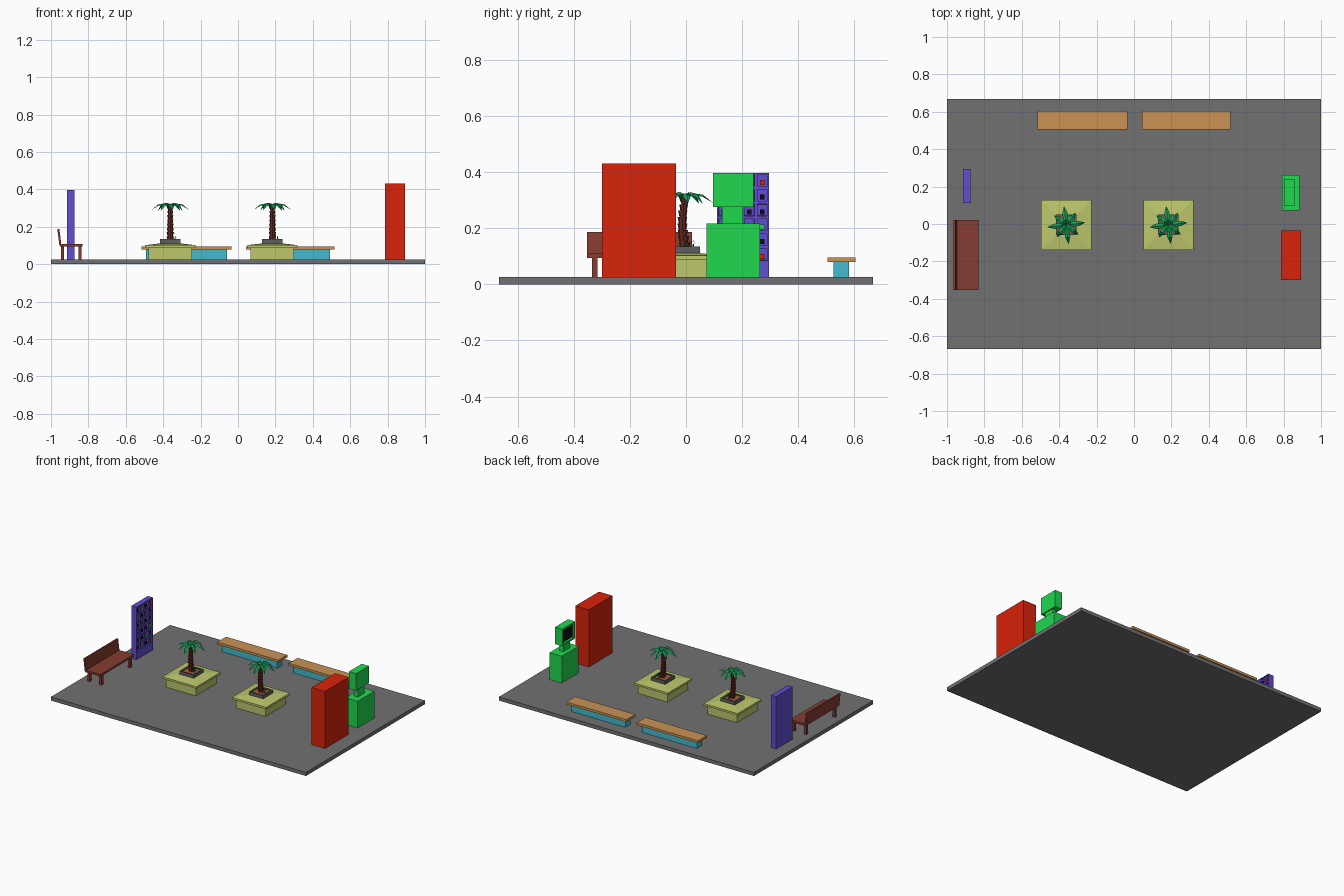
import bpy, bmesh, math, random
from mathutils import Vector

if "Cube" in bpy.data.objects:
    bpy.data.objects.remove(bpy.data.objects["Cube"])

random.seed(4)
G = 0.026  # height of the paving


def mat(name, r, g, b):
    m = bpy.data.materials.new(name)
    m.diffuse_color = tuple((c / 255) ** 2.2 for c in (r, g, b)) + (1,)
    m.use_nodes = True
    m.node_tree.nodes["Principled BSDF"].inputs["Base Color"].default_value = m.diffuse_color
    return m


PAVE = mat("paving", 112, 112, 112)
RED = mat("red", 215, 40, 18)
GREEN = mat("green", 36, 215, 80)
PURPLE = mat("purple", 98, 78, 208)
BROWN = mat("brown", 132, 62, 52)
OLIVE = mat("olive", 188, 198, 108)
WOOD = mat("wood", 200, 145, 85)
TEAL = mat("teal", 70, 185, 205)
STONE = mat("stone", 95, 95, 92)
SOIL = mat("soil", 165, 95, 60)
TRUNK = mat("trunk", 110, 48, 42)
LEAF = mat("leaf", 28, 165, 90)
DARK = mat("dark", 20, 20, 28)


def finish(name, bm, *mats):
    bmesh.ops.recalc_face_normals(bm, faces=bm.faces)
    me = bpy.data.meshes.new(name)
    bm.to_mesh(me)
    bm.free()
    for m in mats:
        me.materials.append(m)
    ob = bpy.data.objects.new(name, me)
    bpy.context.collection.objects.link(ob)
    return ob


def add_box(bm, x, y, z):
    """Box from (min, max) pairs; returns its vertices."""
    vs = bmesh.ops.create_cube(bm, size=1)["verts"]
    for v in vs:
        v.co = Vector([(lo + hi) / 2 + c * (hi - lo) for c, (lo, hi) in zip(v.co, (x, y, z))])
    return vs


def box(name, x, y, z, m):
    bm = bmesh.new()
    add_box(bm, x, y, z)
    return finish(name, bm, m)


def square_stack(bm, cx, cy, rings):
    """Square rings of (half width, z) joined into one closed solid."""
    loops = []
    for h, z in rings:
        loops.append([bm.verts.new((cx + sx * h, cy + sy * h, z))
                      for sx, sy in ((-1, -1), (1, -1), (1, 1), (-1, 1))])
    for a, b in zip(loops, loops[1:]):
        for i in range(4):
            j = (i + 1) % 4
            bm.faces.new((a[i], a[j], b[j], b[i]))
    bm.faces.new(loops[0])
    bm.faces.new(loops[-1])


# Ground and red cabinet
box("ground_slab", (-1, 1), (-0.667, 0.667), (0, G), PAVE)
box("red_cabinet", (0.787, 0.893), (-0.3, -0.036), (G, 0.431), RED)

# Green kiosk: pedestal, neck, head with a recessed screen facing -x
box("kiosk_pedestal", (0.79, 0.886), (0.073, 0.263), (G, 0.216), GREEN)
box("kiosk_neck", (0.82, 0.85), (0.128, 0.203), (0.214, 0.277), GREEN)
bm = bmesh.new()
add_box(bm, (0.802, 0.858), (0.097, 0.24), (0.275, 0.396))
bm.faces.ensure_lookup_table()
screen = min(bm.faces, key=lambda f: f.calc_center_median().x)
bmesh.ops.inset_individual(bm, faces=[screen], thickness=0.018)
bmesh.ops.inset_individual(bm, faces=[screen], thickness=0.002, depth=-0.012)
screen.material_index = 1
finish("kiosk_head", bm, GREEN, DARK)

# Purple display panel with recessed pigeonholes on its +x side
Y0, Y1, Z1 = 0.111, 0.295, 0.397
bm = bmesh.new()
add_box(bm, (-0.914, -0.874), (Y0, Y1), (G, Z1))
front = max(bm.faces, key=lambda f: f.calc_center_median().x)
bm.faces.remove(front)
COLS, ROWS, ZB = 4, 6, 0.08
ys = [Y0 + (Y1 - Y0) * i / COLS for i in range(COLS + 1)]
zs = [G] + [ZB + (Z1 - ZB) * i / ROWS for i in range(ROWS + 1)]
grid = [[bm.verts.new((-0.874, y, z)) for y in ys] for z in zs]
cells = []
for r in range(ROWS + 1):
    for c in range(COLS):
        f = bm.faces.new((grid[r][c], grid[r][c + 1], grid[r + 1][c + 1], grid[r + 1][c]))
        if r:
            cells.append(f)
bmesh.ops.remove_doubles(bm, verts=bm.verts, dist=1e-5)
bm.normal_update()
centres = [f.calc_center_median() for f in cells]
bmesh.ops.inset_individual(bm, faces=cells, thickness=0.008)
bmesh.ops.inset_individual(bm, faces=cells, thickness=0.0005, depth=-0.012)
finish("display_panel", bm, PURPLE)
for m in (DARK, GREEN, RED):
    bm = bmesh.new()
    for i, p in enumerate(centres):
        if (DARK, GREEN, DARK, RED, DARK)[i % 5] is m:
            add_box(bm, (p.x - 0.013, p.x - 0.004), (p.y - 0.008, p.y + 0.008),
                    (p.z - 0.016, p.z + 0.002))
    finish("display_items_" + m.name, bm, m)

# Bench with leaning back
box("bench_seat", (-0.952, -0.832), (-0.352, 0.022), (0.094, 0.109), BROWN)
bm = bmesh.new()
for v in add_box(bm, (-0.955, -0.944), (-0.352, 0.022), (0.1, 0.187)):
    if v.co.z > 0.15:
        v.co.x -= 0.011
finish("bench_back", bm, BROWN)
bm = bmesh.new()
for x in (-0.947, -0.854):
    for y in (-0.335, -0.015):
        add_box(bm, (x, x + 0.018), (y, y + 0.02), (G, 0.096))
finish("bench_legs", bm, BROWN)

# Two long low tables at the back
for side, x0, x1 in (("left", -0.517, -0.036), ("right", 0.044, 0.515)):
    box(side + "_table_top", (x0, x1), (0.505, 0.604), (0.079, 0.096), WOOD)
    box(side + "_table_base", (x0 + 0.024, x1 - 0.024), (0.525, 0.581), (G, 0.079), TEAL)


def frond(bm, base, ang, length, lift):
    """Folded leaf that rises, then droops."""
    d = Vector((math.cos(ang), math.sin(ang), 0))
    s = Vector((-d.y, d.x, 0))
    rows = []
    for t, z, w in ((0, 0, 0.004), (0.3, 0.018, 0.013), (0.65, 0.014, 0.014), (1, -0.014, 0.001)):
        mid = base + d * length * t + Vector((0, 0, z * lift))
        drop = Vector((0, 0, -w * 0.5))
        rows.append([bm.verts.new(p) for p in (mid - s * w + drop, mid, mid + s * w + drop)])
    for a, b in zip(rows, rows[1:]):
        for i in (0, 1):
            bm.faces.new((a[i], a[i + 1], b[i + 1], b[i]))


# Planters with palms
for side, cx in (("left", -0.362), ("right", 0.184)):
    cy = -0.005
    bm = bmesh.new()
    square_stack(bm, cx, cy, ((0.116, G), (0.116, 0.088), (0.134, 0.088),
                              (0.134, 0.102), (0.057, 0.111)))
    finish(side + "_planter", bm, OLIVE)
    bm = bmesh.new()
    square_stack(bm, cx, cy, ((0.055, 0.108), (0.055, 0.134), (0.044, 0.134), (0.044, 0.124)))
    finish(side + "_pot", bm, STONE)
    box(side + "_soil", (cx - 0.044, cx + 0.044), (cy - 0.044, cy + 0.044), (0.122, 0.128), SOIL)

    # Trunk of flared segments
    bm = bmesh.new()
    n, z0, z1 = 8, 0.126, 0.308
    h = (z1 - z0) / n
    for i in range(n):
        t = i / (n - 1)
        seg = bmesh.ops.create_cone(bm, cap_ends=True, segments=8, radius1=0.015 - 0.004 * t,
                                    radius2=0.020 - 0.005 * t, depth=h)["verts"]
        for v in seg:
            v.co += Vector((cx, cy - 0.008 * math.sin(math.pi * t), z0 + h * (i + 0.5)))
    finish(side + "_palm_trunk", bm, TRUNK)

    # Crown
    bm = bmesh.new()
    top = Vector((cx, cy, 0.306))
    for i in range(8):
        frond(bm, top, 2 * math.pi * i / 8 + 0.12, (0.1, 0.082)[i % 2], (1.0, 1.25)[i % 2])
    finish(side + "_palm_fronds", bm, LEAF)

    # Grass blades in the pot
    bm = bmesh.new()
    for i in range(9):
        a = random.uniform(-0.6, 1.6)
        p = Vector((cx + 0.03 * math.cos(a), cy + 0.03 * math.sin(a), 0.126))
        lean = Vector((random.uniform(-0.008, 0.012), random.uniform(-0.008, 0.012),
                       random.uniform(0.025, 0.044)))
        w = Vector((-math.sin(a), math.cos(a), 0)) * 0.003
        bm.faces.new([bm.verts.new(q) for q in (p - w, p + w, p + lean)])
    finish(side + "_grass", bm, LEAF)
